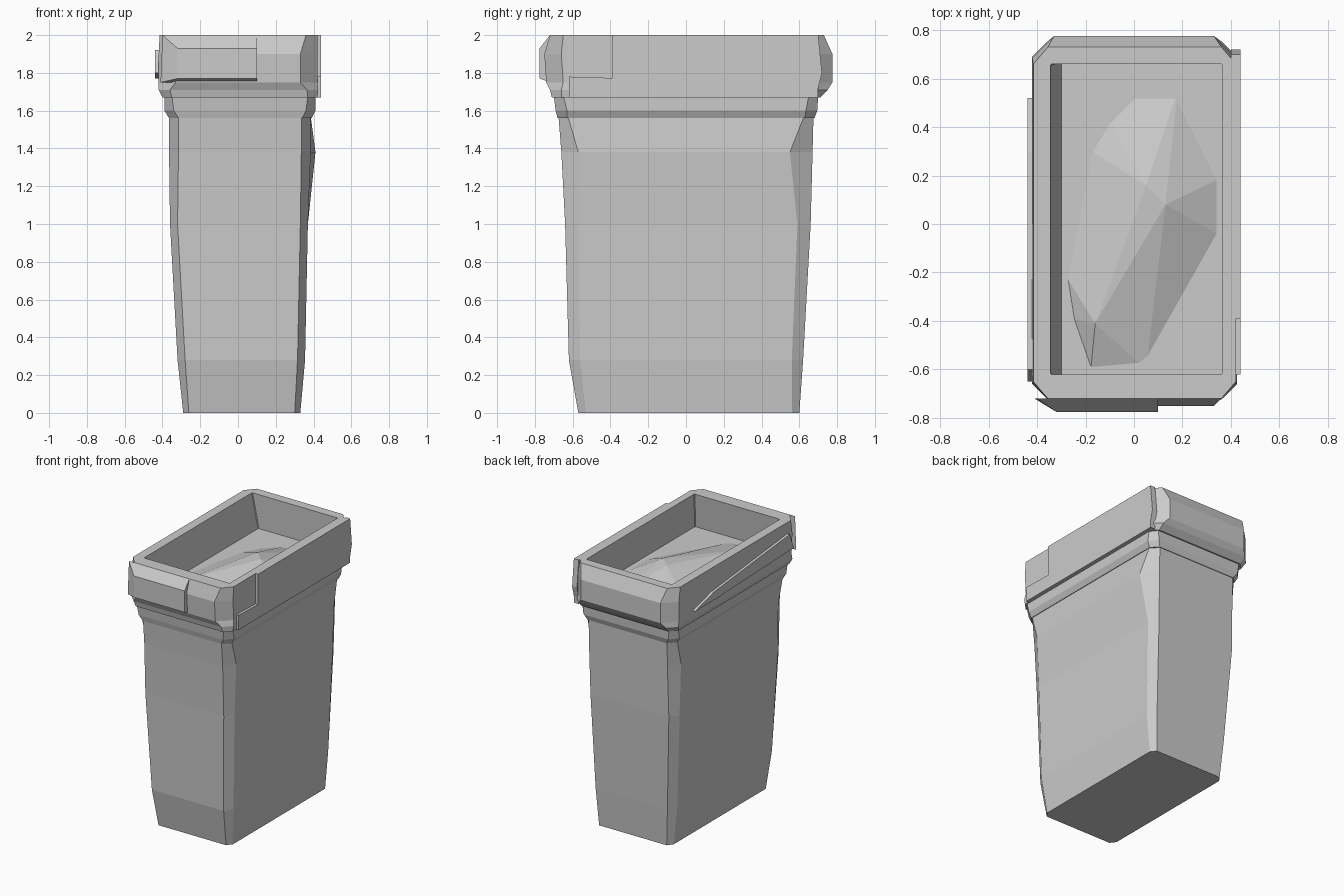
import bpy, bmesh
from mathutils import Vector

cube = bpy.data.objects.get("Cube")
if cube:
    bpy.data.objects.remove(cube, do_unlink=True)

grey = bpy.data.materials.new("light grey plastic")
grey.use_nodes = True
colour = (0.6, 0.6, 0.6, 1)
grey.diffuse_color = colour
grey.node_tree.nodes["Principled BSDF"].inputs["Base Color"].default_value = colour


def finish(bm, name):
    bmesh.ops.recalc_face_normals(bm, faces=bm.faces)
    mesh = bpy.data.meshes.new(name)
    bm.to_mesh(mesh)
    bm.free()
    mesh.materials.append(grey)
    obj = bpy.data.objects.new(name, mesh)
    bpy.context.collection.objects.link(obj)
    return obj


def ring(bm, z, x0, x1, y0, y1, cx, cy):
    """Rectangle with cut corners at one height."""
    pts = [(x0 + cx, y0), (x1 - cx, y0), (x1, y0 + cy), (x1, y1 - cy),
           (x1 - cx, y1), (x0 + cx, y1), (x0, y1 - cy), (x0, y0 + cy)]
    return [bm.verts.new((x, y, z)) for x, y in pts]


def loft(name, rows, nudge=None):
    """Skin rings from first to last, close both ends."""
    bm = bmesh.new()
    rings = [ring(bm, *row) for row in rows]
    for a, b in zip(rings, rings[1:]):
        for i in range(8):
            j = (i + 1) % 8
            bm.faces.new((a[i], a[j], b[j], b[i]))
    bm.faces.new(rings[0])
    bm.faces.new(rings[-1])
    if nudge:
        target = Vector(nudge)
        min(bm.verts, key=lambda v: (v.co - target).length).co = target
    return finish(bm, name)


def hull(name, points):
    bm = bmesh.new()
    for p in points:
        bm.verts.new(p)
    bmesh.ops.convex_hull(bm, input=bm.verts)
    return finish(bm, name)


def side_plate(name, x0, x1, outline):
    """Outline in y and z, given thickness along x."""
    return hull(name, [(x, y, z) for x in (x0, x1) for y, z in outline])


# Tapered bin body: z, x range, y range, corner cut
loft("bin_body", [
    (0.00, -0.29, 0.33, -0.57, 0.60, 0.03, 0.04),
    (0.28, -0.32, 0.355, -0.62, 0.62, 0.04, 0.06),
    (1.00, -0.36, 0.37, -0.64, 0.66, 0.04, 0.07),
    (1.38, -0.365, 0.385, -0.66, 0.67, 0.05, 0.09),
    (1.57, -0.365, 0.385, -0.675, 0.675, 0.05, 0.05),
], nudge=(0.41, 0.55, 1.38))

# Collar below the rim
loft("neck_collar", [
    (1.56, -0.365, 0.39, -0.68, 0.68, 0.05, 0.05),
    (1.60, -0.39, 0.41, -0.69, 0.695, 0.05, 0.06),
    (1.68, -0.39, 0.41, -0.70, 0.70, 0.04, 0.05),
])

# Rolled rim, running over the top and down to the sunken lid
loft("rim", [
    (1.67, -0.40, 0.42, -0.71, 0.71, 0.05, 0.05),
    (1.71, -0.42, 0.425, -0.72, 0.75, 0.06, 0.06),
    (1.75, -0.42, 0.42, -0.74, 0.775, 0.09, 0.09),
    (1.90, -0.42, 0.42, -0.75, 0.775, 0.09, 0.09),
    (2.00, -0.415, 0.42, -0.72, 0.73, 0.06, 0.07),
    (2.00, -0.345, 0.365, -0.62, 0.66, 0.005, 0.005),
    (1.74, -0.30, 0.38, -0.65, 0.67, 0.005, 0.005),
])

# Raised front panel on the rim
hull("front_panel", [(x, y, z) for x, y, z in [
    (-0.32, -0.775, 1.77), (0.10, -0.775, 1.77),
    (-0.32, -0.775, 1.93), (0.10, -0.775, 1.93),
    (-0.41, -0.72, 1.75), (0.10, -0.72, 1.75),
    (-0.40, -0.72, 2.00), (0.10, -0.72, 2.00)]])

# Side plates on the rim
side_plate("left_rim_plate", 0.40, 0.44,
           [(-0.39, 1.74), (0.70, 1.72), (0.72, 1.80), (0.70, 2.0), (-0.39, 2.0)])
side_plate("left_lower_lip", 0.40, 0.44,
           [(-0.62, 1.67), (0.70, 1.67), (0.70, 1.74), (-0.39, 1.75), (-0.62, 1.78)])
side_plate("right_rim_plate", -0.44, -0.40,
           [(-0.65, 1.80), (-0.60, 1.92), (0.30, 1.83), (0.52, 1.77), (0.30, 1.77)])

# Shallow faceted lump on the sunken lid
outline = [(-0.18, -0.62), (0.05, -0.60), (0.36, -0.05), (0.36, 0.19), (0.18, 0.55),
           (0.0, 0.55), (-0.11, 0.44), (-0.19, 0.31), (-0.29, -0.20), (-0.26, -0.39)]
ridge = [(-0.16, -0.41, 1.80), (0.05, 0.16, 1.85), (0.13, 0.08, 1.85)]
hull("lid_lump", [(x, y, 1.73) for x, y in outline] + ridge)
